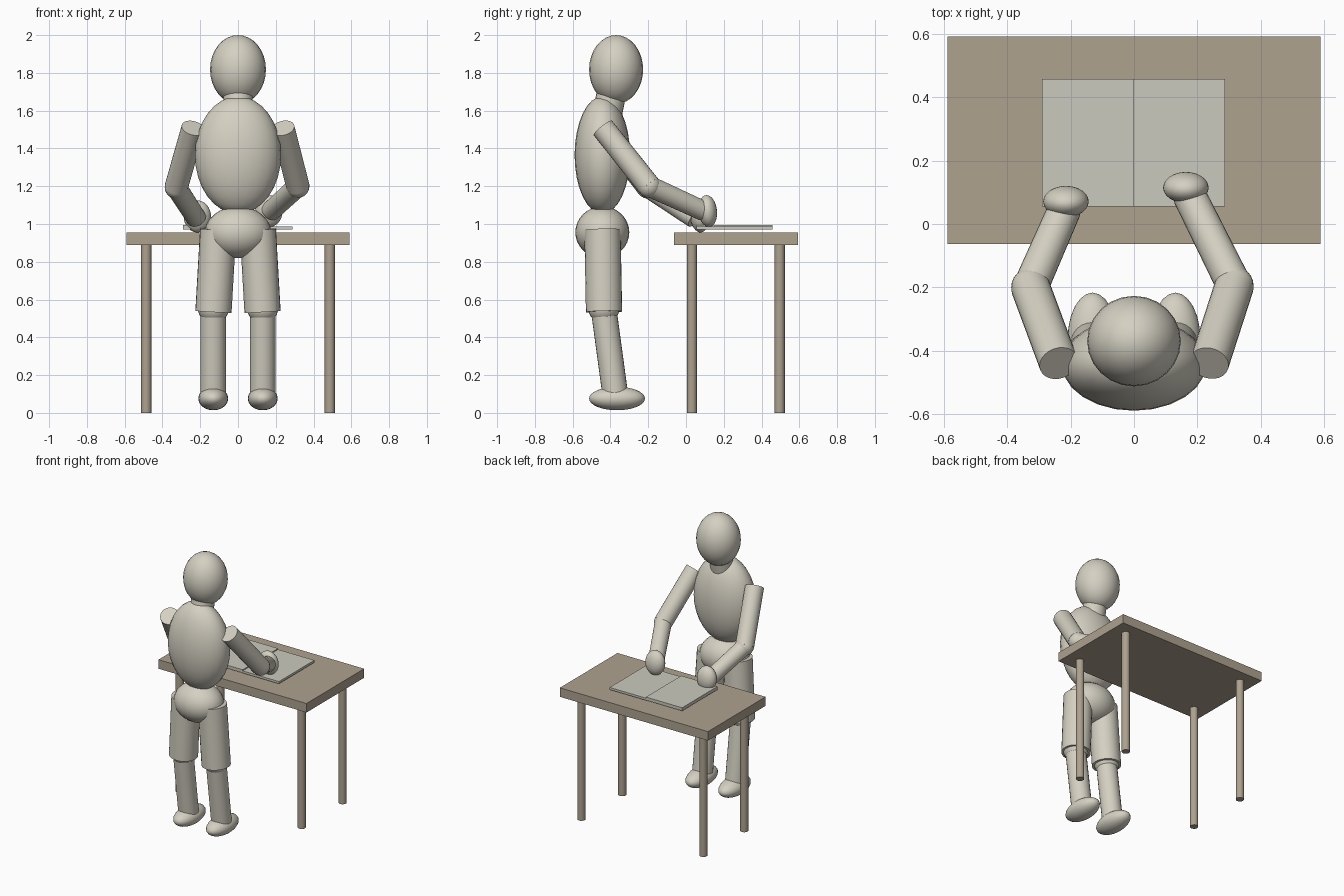
import bpy
from mathutils import Vector

if "Cube" in bpy.data.objects:
    bpy.data.objects.remove(bpy.data.objects["Cube"])


def material(name, rgb):
    m = bpy.data.materials.new(name)
    m.diffuse_color = (*rgb, 1)
    m.use_nodes = True
    m.node_tree.nodes["Principled BSDF"].inputs["Base Color"].default_value = m.diffuse_color
    return m


BODY = material("warm_grey", (0.66, 0.63, 0.54))
WOOD = material("tan_wood", (0.42, 0.36, 0.275))
PAPER = material("paper", (0.60, 0.59, 0.51))


def finish(name, mat, smooth=True):
    o = bpy.context.object
    o.name = name
    o.data.materials.append(mat)
    bpy.ops.object.transform_apply(location=False, rotation=False, scale=True)
    if smooth:
        bpy.ops.object.shade_smooth_by_angle(angle=0.7)
    return o


def ellipsoid(name, loc, radii, rot=(0, 0, 0), mat=BODY):
    bpy.ops.mesh.primitive_uv_sphere_add(segments=24, ring_count=16, radius=1,
                                         location=loc, rotation=rot)
    bpy.context.object.scale = radii
    return finish(name, mat)


def limb(name, a, b, r1, r2=None, mat=BODY):
    """Flat-capped tube from point a to point b."""
    a, b = Vector(a), Vector(b)
    d = b - a
    bpy.ops.mesh.primitive_cone_add(vertices=24, radius1=r1, radius2=r2 or r1, depth=d.length,
                                    location=(a + b) / 2,
                                    rotation=d.to_track_quat('Z', 'Y').to_euler())
    return finish(name, mat)


def box(name, lo, hi, mat):
    lo, hi = Vector(lo), Vector(hi)
    bpy.ops.mesh.primitive_cube_add(size=1, location=(lo + hi) / 2)
    bpy.context.object.scale = hi - lo
    return finish(name, mat, False)


# Head, neck and trunk
ellipsoid("head", (0, -0.37, 1.818), (0.148, 0.143, 0.182))
limb("neck", (0, -0.425, 1.54), (0, -0.385, 1.74), 0.078)
ellipsoid("torso", (0, -0.443, 1.365), (0.228, 0.147, 0.311))
ellipsoid("pelvis", (0, -0.443, 0.956), (0.175, 0.143, 0.137))

# Legs
for side, s in (("left", -1), ("right", 1)):
    limb(side + "_thigh", (s * 0.105, -0.442, 0.97), (s * 0.13, -0.434, 0.535), 0.096)
    ellipsoid(side + "_knee", (s * 0.13, -0.435, 0.555), (0.083, 0.083, 0.08))
    limb(side + "_shin", (s * 0.131, -0.432, 0.52), (s * 0.131, -0.375, 0.10), 0.068)
    ellipsoid(side + "_foot", (s * 0.131, -0.365, 0.076), (0.079, 0.148, 0.062))

# Arms: shoulder, elbow, wrist and hand centre
arms = {
    "left": ((-0.238, -0.44, 1.508), (-0.327, -0.20, 1.195),
             (-0.22, 0.045, 1.03), (-0.215, 0.071, 1.04)),
    "right": ((0.238, -0.44, 1.508), (0.317, -0.195, 1.20),
              (0.175, 0.09, 1.07), (0.164, 0.115, 1.068)),
}
for side, (shoulder, elbow, wrist, hand) in arms.items():
    limb(side + "_upper_arm", shoulder, elbow, 0.062)
    ellipsoid(side + "_elbow", elbow, (0.061, 0.061, 0.061))
    limb(side + "_forearm", elbow, wrist, 0.056, 0.053)
    ellipsoid(side + "_hand", hand, (0.072, 0.049, 0.085), (0.1, 0, 0))

# Table
box("table_top", (-0.59, -0.063, 0.89), (0.59, 0.593, 0.955), WOOD)
for i, x in enumerate((-0.486, 0.486)):
    for j, y in enumerate((0.031, 0.496)):
        limb(f"table_leg_{i}{j}", (x, y, 0), (x, y, 0.9), 0.027, mat=WOOD)

# Open book, left half a little thicker
box("book_left_half", (-0.29, 0.055, 0.972), (-0.001, 0.458, 0.995), PAPER)
box("book_right_half", (-0.001, 0.055, 0.971), (0.288, 0.458, 0.987), PAPER)
